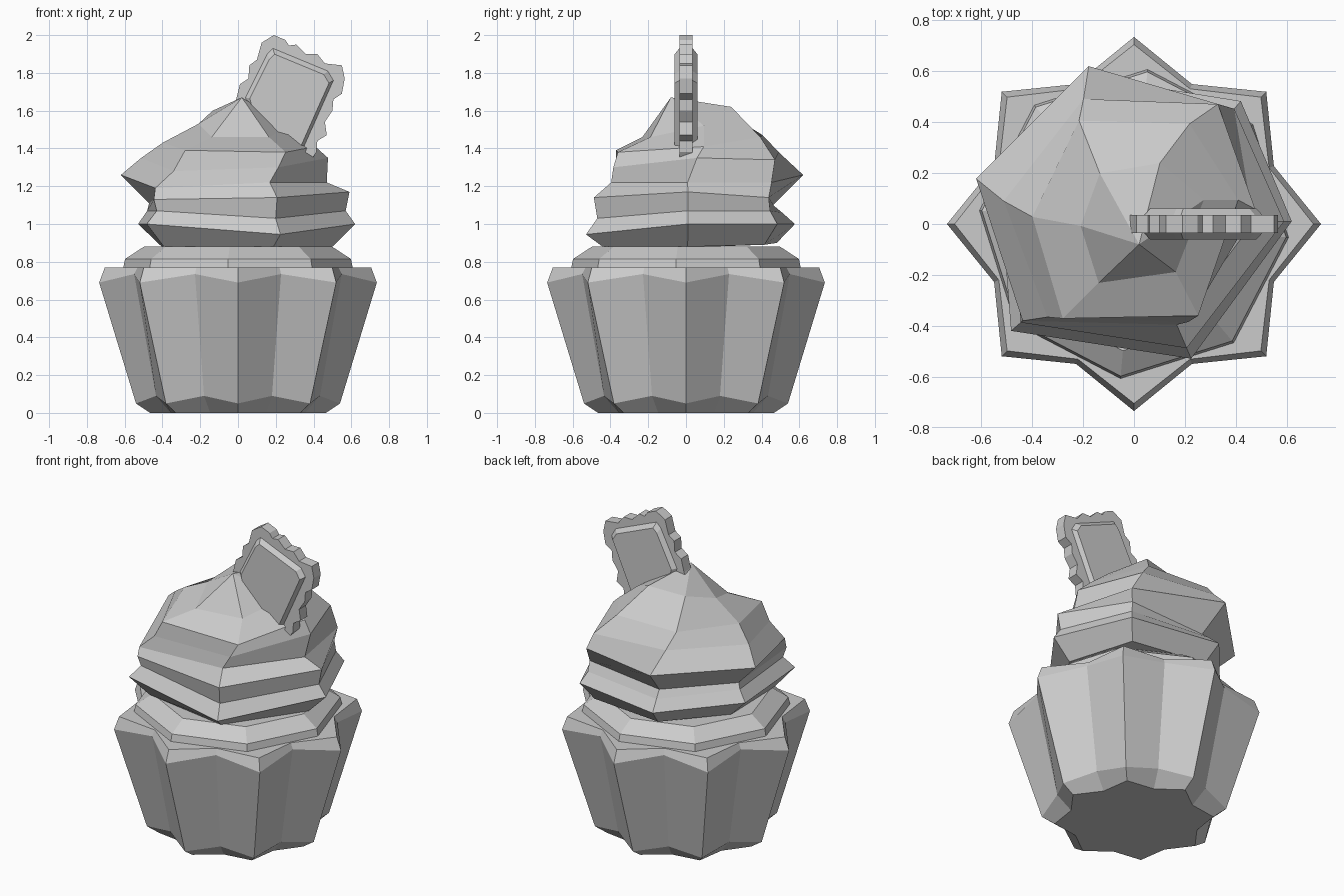
import bpy, bmesh
from math import sin, cos, radians
from mathutils import Vector

cube = bpy.data.objects.get("Cube")
if cube:
    bpy.data.objects.remove(cube)

grey = bpy.data.materials.new("plain_grey")
grey.use_nodes = True
colour = (0.6, 0.6, 0.6, 1)
grey.diffuse_color = colour
grey.node_tree.nodes["Principled BSDF"].inputs["Base Color"].default_value = colour


def polar(angle, r, z):
    a = radians(angle)
    return Vector((r * cos(a), r * sin(a), z))


def loft(name, rings, tip=None):
    """Skin a stack of equal rings; close with caps or with a tip point."""
    bm = bmesh.new()
    rows = [[bm.verts.new(p) for p in ring] for ring in rings]
    count = len(rows[0])
    for low, high in zip(rows, rows[1:]):
        for i in range(count):
            j = (i + 1) % count
            bm.faces.new((low[i], low[j], high[j], high[i]))
    bm.faces.new(rows[0][::-1])
    if tip:
        top = bm.verts.new(tip)
        for i in range(count):
            bm.faces.new((rows[-1][i], rows[-1][(i + 1) % count], top))
    else:
        bm.faces.new(rows[-1])
    bmesh.ops.recalc_face_normals(bm, faces=bm.faces)
    mesh = bpy.data.meshes.new(name)
    bm.to_mesh(mesh)
    bm.free()
    mesh.materials.append(grey)
    obj = bpy.data.objects.new(name, mesh)
    bpy.context.collection.objects.link(obj)
    return obj


# Fluted paper cup: eight points alternating with eight valleys
point = [(0.465, 0), (0.54, 0.05), (0.735, 0.69), (0.705, 0.77)]
valley = [(0.385, 0), (0.47, 0.09), (0.595, 0.735), (0.575, 0.77)]
loft("paper_cup", [[polar(i * 22.5, *(v if i % 2 else p)) for i in range(16)]
                   for p, v in zip(point, valley)])

# Cake edge above the cup
cake = [(0.62, 0.72), (0.6, 0.815), (0.5, 0.88)]
loft("cake_edge", [[polar(i * 45 - 5, r, z) for i in range(8)] for r, z in cake])

# Swirled frosting: one radius-height profile for each of its six corners
swirl = {
    -67: [(.48, .88), (.575, .945), (.51, 1.03), (.53, 1.14), (.43, 1.22), (.44, 1.3), (.44, 1.38), (.25, 1.46)],
    1: [(.5, .88), (.62, 1), (.57, 1.07), (.59, 1.17), (.47, 1.22), (.48, 1.35), (.42, 1.41), (.29, 1.52)],
    49: [(.55, .89), (.64, 1), (.59, 1.07), (.58, 1.14), (.6, 1.22), (.575, 1.34), (.45, 1.46), (.26, 1.62)],
    106: [(.5, .9), (.6, 1), (.53, 1.06), (.48, 1.1), (.645, 1.26), (.53, 1.38), (.46, 1.47), (.24, 1.6)],
    164: [(.42, .88), (.55, 1), (.5, 1.07), (.49, 1.11), (.645, 1.26), (.52, 1.35), (.4, 1.43), (.21, 1.53)],
    221: [(.52, .88), (.64, 1), (.57, 1.07), (.59, 1.13), (.58, 1.19), (.5, 1.28), (.465, 1.39), (.27, 1.46)],
}
# The upper rows twist round towards the tip
columns = [[polar(a + 6 * max(0, k - 4), *p) for k, p in enumerate(profile)]
           for a, profile in swirl.items()]
loft("frosting_swirl", list(zip(*columns)), tip=(0.02, -0.08, 1.67))


def slab(name, layers):
    """Stand a flat outline upright; each layer is (depth, outline)."""
    return loft(name, [[Vector((x, y, z)) for x, z in outline] for y, outline in layers])


# Wafer with a wavy rim, leaning to one side
rim = [(-.01, 1.66), (.01, 1.74), (.055, 1.77), (.06, 1.84), (.1, 1.87), (.125, 1.96),
       (.19, 2), (.25, 1.975), (.27, 1.945), (.31, 1.95), (.36, 1.9), (.42, 1.9),
       (.46, 1.85), (.55, 1.84), (.565, 1.77), (.55, 1.69), (.505, 1.66), (.5, 1.6),
       (.46, 1.54), (.47, 1.47), (.42, 1.44), (.415, 1.38), (.36, 1.3), (.06, 1.42), (-.04, 1.59)]
slab("wafer_rim", [(-.035, rim), (.035, rim)])

# Raised panel with chamfered edges on both faces of the wafer
outer = [(.04, 1.67), (.155, 1.9), (.185, 1.93), (.475, 1.81), (.505, 1.76), (.3, 1.3), (.1, 1.42)]
centre = Vector((.27, 1.62))
inner = [centre + (Vector(p) - centre) * 0.9 for p in outer]
slab("wafer_panel", [(-.06, inner), (-.035, outer), (.035, outer), (.06, inner)])
